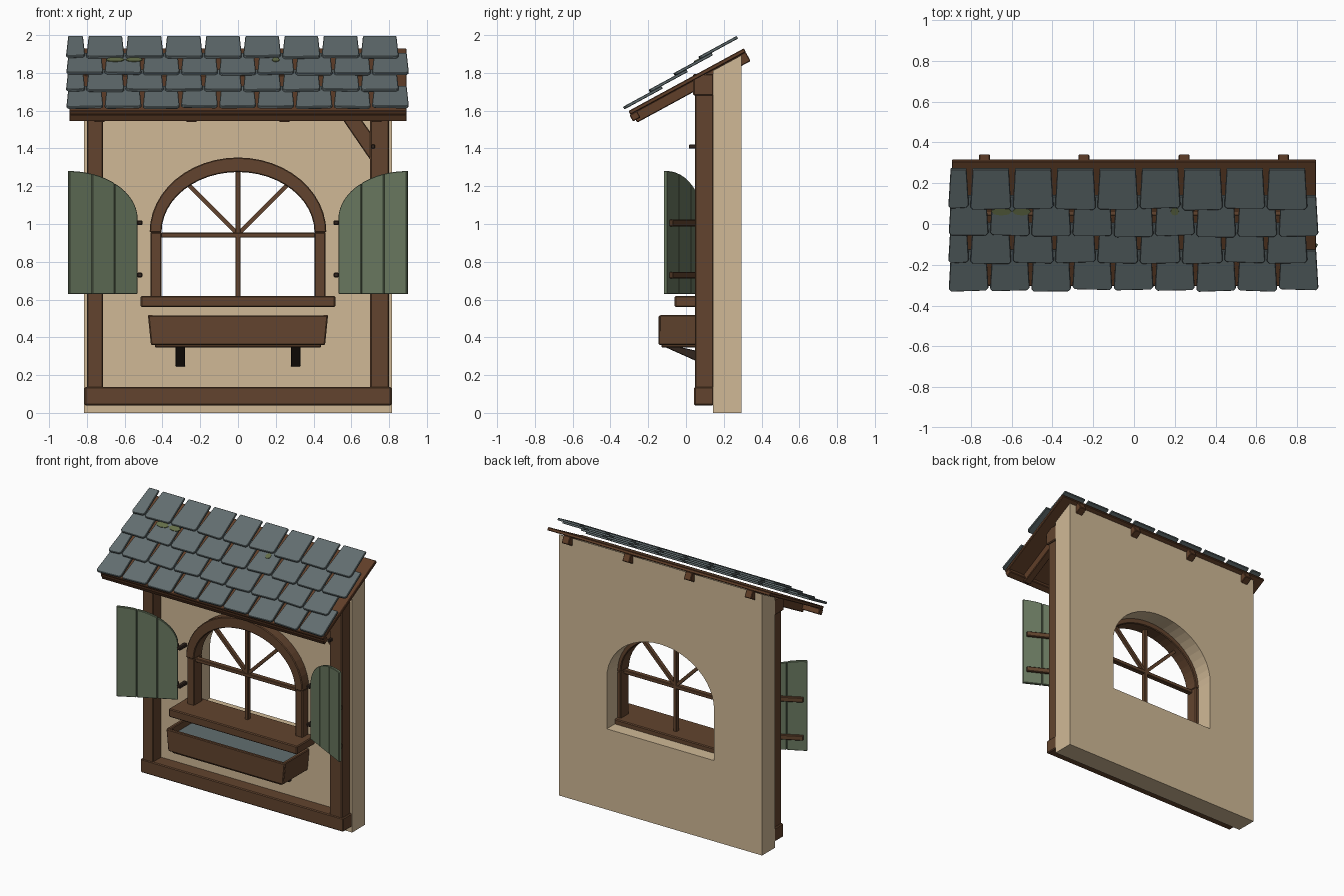
import bpy, bmesh, math, random
from mathutils import Vector

if "Cube" in bpy.data.objects:
    bpy.data.objects.remove(bpy.data.objects["Cube"])

random.seed(4)


def material(name, r, g, b):
    m = bpy.data.materials.new(name)
    lin = [((c / 255 + 0.055) / 1.055) ** 2.4 for c in (r, g, b)]
    m.diffuse_color = (*lin, 1)
    m.use_nodes = True
    m.node_tree.nodes["Principled BSDF"].inputs["Base Color"].default_value = m.diffuse_color
    return m


WOOD = material("timber brown", 98, 68, 46)
ROOFWOOD = material("roof timber brown", 96, 62, 40)
PLASTER = material("plaster", 208, 185, 150)
GREEN = material("shutter green", 106, 121, 96)
SLATE = material("slate", 98, 110, 112)
DARK = material("dark iron", 50, 38, 31)
MOSS = material("moss", 100, 110, 72)


def prism(name, pts, vec, mat, bevel=0.0):
    """Extrude a flat 3D polygon along a vector."""
    bm = bmesh.new()
    f = bm.faces.new([bm.verts.new(p) for p in pts])
    ext = bmesh.ops.extrude_face_region(bm, geom=[f], use_keep_orig=True)
    bmesh.ops.translate(bm, vec=Vector(vec),
                        verts=[g for g in ext["geom"] if isinstance(g, bmesh.types.BMVert)])
    bmesh.ops.recalc_face_normals(bm, faces=bm.faces)
    me = bpy.data.meshes.new(name)
    bm.to_mesh(me)
    bm.free()
    me.materials.append(mat)
    ob = bpy.data.objects.new(name, me)
    bpy.context.collection.objects.link(ob)
    if bevel:
        b = ob.modifiers.new("Bevel", 'BEVEL')
        b.width, b.segments, b.limit_method = bevel, 1, 'ANGLE'
    return ob


def box(name, x0, x1, y0, y1, z0, z1, mat=WOOD, bevel=0.006):
    return prism(name, [(x0, y0, z0), (x1, y0, z0), (x1, y1, z0), (x0, y1, z0)],
                 (0, 0, z1 - z0), mat, bevel)


def front(name, pts, y0, y1, mat=WOOD, bevel=0.005):
    """Extrude an x/z outline from y0 back to y1."""
    return prism(name, [(x, y0, z) for x, z in pts], (0, y1 - y0, 0), mat, bevel)


def arc(a, b, n=24, z=0.955):
    return [(a * math.cos(math.pi * i / n), z + b * math.sin(math.pi * i / n)) for i in range(n + 1)]


# plaster wall with sloping top and arched opening
wall = prism("wall", [(-0.815, y, z) for y, z in ((0.143, 0), (0.293, 0), (0.293, 1.893), (0.143, 1.812))],
             (1.63, 0, 0), PLASTER)
cutter = front("opening_cutter", [(-0.43, 0.585), (0.43, 0.585)] + arc(0.43, 0.357), 0, 0.5, PLASTER, 0)
mod = wall.modifiers.new("Opening", 'BOOLEAN')
mod.object, mod.solver = cutter, 'EXACT'
bpy.context.view_layer.objects.active = wall
bpy.ops.object.modifier_apply(modifier="Opening")
bpy.data.objects.remove(cutter)

# timber frame
box("bottom_beam", -0.812, 0.812, 0.043, 0.147, 0.04, 0.138)
box("top_beam", -0.812, 0.812, 0.038, 0.147, 1.68, 1.795)
box("left_post", -0.8, -0.715, 0.048, 0.147, 0.13, 1.69)
box("right_post", 0.7, 0.8, 0.048, 0.147, 0.13, 1.69)
front("corner_brace", [(0.71, 1.325), (0.72, 1.46), (0.555, 1.69), (0.46, 1.69)], 0.06, 0.145)
box("brace_peg", 0.705, 0.725, 0.015, 0.06, 1.4, 1.42, DARK, 0.003)

# window frame, glazing bars and sill
front("window_arch", arc(0.468, 0.397) + arc(0.405, 0.32)[::-1], 0.07, 0.17)
for s, side in ((-1, "left"), (1, "right")):
    a, b = sorted((s * 0.405, s * 0.463))
    box(side + "_jamb", a, b, 0.075, 0.17, 0.61, 0.957)
    d, c = Vector((s * 0.707, 0, 0.707)), Vector((0, 0.1, 0.945))
    w = Vector((0.707, 0, -s * 0.707)) * 0.011
    prism(side + "_diagonal_bar", [c - w, c + w, c + w + d * 0.37, c - w + d * 0.37],
          (0, 0.026, 0), WOOD)
box("vertical_bar", -0.014, 0.014, 0.095, 0.13, 0.61, 1.29, WOOD, 0.004)
box("horizontal_bar", -0.41, 0.41, 0.093, 0.13, 0.928, 0.955, WOOD, 0.004)
box("window_sill", -0.515, 0.515, -0.06, 0.2, 0.56, 0.62)

# flower box with flared ends
front("planter_front", [(-0.46, 0.36), (0.46, 0.36), (0.475, 0.515), (-0.475, 0.515)], -0.145, -0.12)
front("planter_back", [(-0.46, 0.36), (0.46, 0.36), (0.475, 0.515), (-0.475, 0.515)], 0.12, 0.143)
for s, side in ((-1, "left"), (1, "right")):
    front("planter_%s_end" % side, [(s * 0.435, 0.36), (s * 0.461, 0.36), (s * 0.477, 0.518), (s * 0.45, 0.518)],
          -0.14, 0.14)
    prism(side + "_bracket", [(s * 0.305 - 0.025, y, z) for y, z in
                              ((-0.11, 0.348), (-0.03, 0.348), (0.143, 0.31), (0.143, 0.245), (0.12, 0.245))],
          (0.05, 0, 0), DARK, 0.003)
box("planter_base", -0.44, 0.44, -0.13, 0.143, 0.345, 0.365)
box("planter_fill", -0.44, 0.44, -0.125, 0.125, 0.365, 0.475, SLATE, 0)

# shutters swung open, three planks each with battens on the back
ANG, W = math.radians(27.5), 0.41


def leaf(s, u, n, z):
    return Vector((s * (0.53 + u * math.cos(ANG) + n * math.sin(ANG)),
                   0.07 - u * math.sin(ANG) + n * math.cos(ANG), z))


def curve_top(u):
    k = 1 - u / W
    return 1.025 + 0.255 * math.sqrt(max(0, 1 - k * k))


for s, side in ((-1, "left"), (1, "right")):
    back = leaf(s, 0, 1, 0) - leaf(s, 0, 0, 0)
    for i in range(3):
        u0, u1 = W * i / 3 + 0.0015, W * (i + 1) / 3 - 0.0015
        us = [u0 + (u1 - u0) * (j / 8) ** (2 if i == 0 else 1) for j in range(9)]
        pts = [leaf(s, u0, 0, 0.63), leaf(s, u1, 0, 0.63)] + [leaf(s, u, 0, curve_top(u)) for u in us[::-1]]
        prism("%s_shutter_plank_%d" % (side, i + 1), pts, back * 0.022, GREEN, 0.003)
    for z in (0.712, 0.988):
        prism(side + "_shutter_batten", [leaf(s, u, 0.021, h) for u, h in
                                         ((0, z), (0.385, z), (0.385, z + 0.035), (0, z + 0.035))],
              back * 0.022, WOOD, 0.004)
        a, b = sorted((s * 0.505, s * 0.535))
        box(side + "_hinge", a, b, 0.06, 0.145, z + 0.006, z + 0.03, DARK, 0.005)

# roof, in slope coordinates: s up the slope, n away from the deck
P = math.radians(28.5)


def slope(x, s, n):
    return Vector((x, -0.305 + s * math.cos(P) - n * math.sin(P),
                   1.598 + s * math.sin(P) + n * math.cos(P)))


UP = slope(0, 0, 1) - slope(0, 0, 0)


def slab(name, x0, x1, s0, s1, n0, n1, mat, bevel=0.004):
    return prism(name, [slope(x0, s0, n0), slope(x1, s0, n0), slope(x1, s1, n0), slope(x0, s1, n0)],
                 UP * (n1 - n0), mat, bevel)


slab("roof_deck", -0.893, 0.893, 0, 0.696, -0.022, 0, ROOFWOOD)
slab("front_fascia", -0.893, 0.893, -0.005, 0.04, -0.06, -0.021, ROOFWOOD)
for x in (-0.733, -0.246, 0.246, 0.733):
    slab("rafter", x - 0.027, x + 0.027, 0.012, 0.695, -0.076, -0.02, ROOFWOOD)

# four overlapping rows of slates, alternate rows start with a half slate
for row in range(4):
    n = 0.0176 + 0.0142 * row
    s0 = (0.133 * row - 0.015 + n * math.sin(P)) / math.cos(P)
    if row % 2:
        edges = [-0.914] + [-0.806 + 0.2075 * i for i in range(9)]
    else:
        edges = [-0.912 + 0.2022 * i for i in range(10)]
    for a, b in zip(edges, edges[1:]):
        a, b, t = a + 0.004, b - 0.004, 0.011
        lo, k = s0 + random.uniform(-0.006, 0.006), random.uniform(-0.004, 0.004)
        outline = [(a + 0.012, lo + k), (b - 0.012, lo - k), (b, lo + 0.014 - k), (b - t, s0 + 0.224),
                   (a + t, s0 + 0.224), (a, lo + 0.014 + k)]
        prism("slate_row_%d" % (row + 1), [slope(x, s, n) for x, s in outline], UP * 0.016, SLATE, 0.003)

# moss patches below the top row
for x, w in ((-0.65, 0.05), (-0.55, 0.045), (0.2, 0.02)):
    prism("moss_patch", [slope(x + w * math.cos(i * math.pi / 4), 0.452 + 0.022 * math.sin(i * math.pi / 4), 0.0605)
                         for i in range(8)], UP * 0.006, MOSS)
